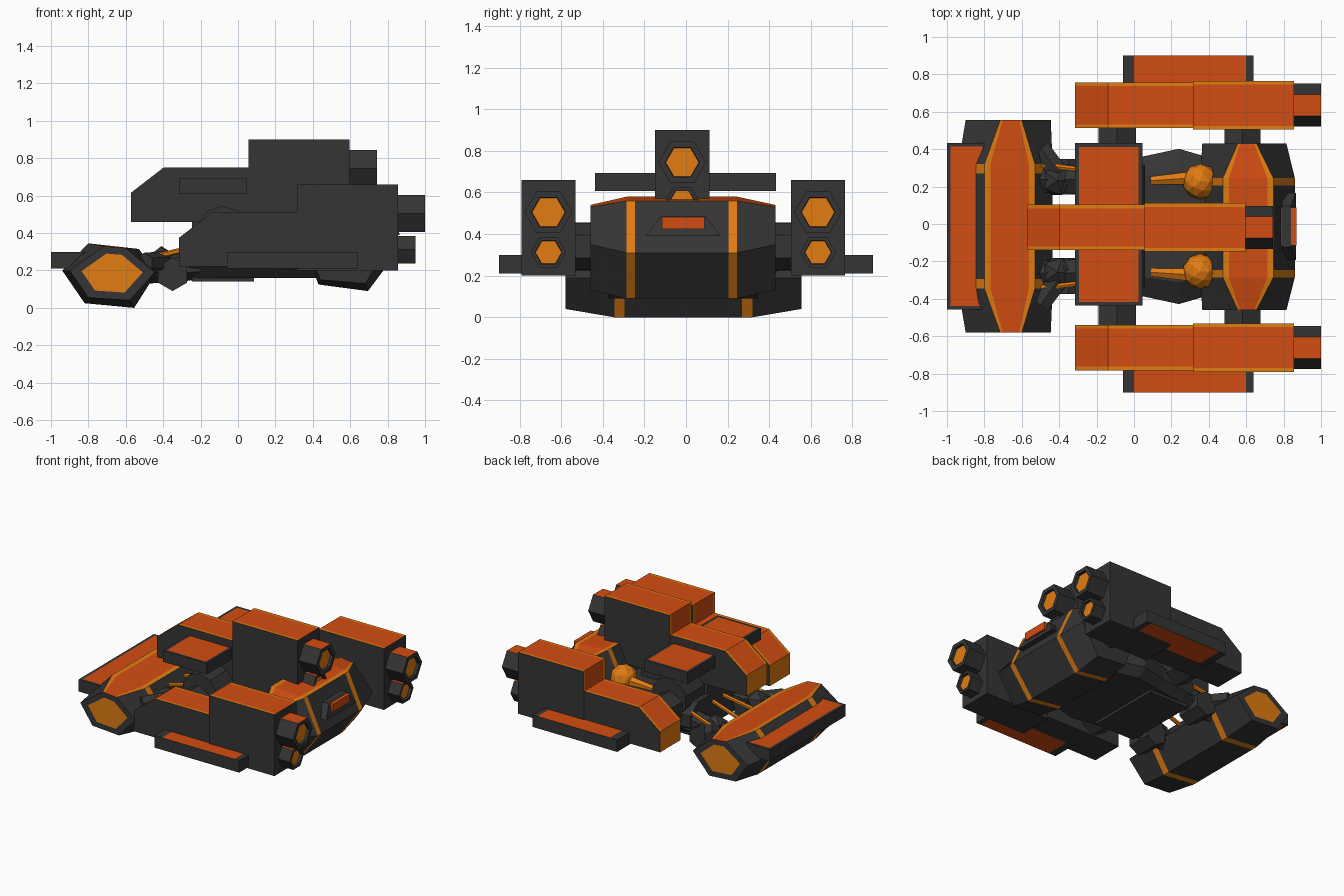
import bpy, bmesh, math
from mathutils import Vector

if "Cube" in bpy.data.objects:
    bpy.data.objects.remove(bpy.data.objects["Cube"])

MATS = []
for n, c in (("dark", (.035, .035, .036, 1)), ("orange", (.65, .075, .006, 1)),
             ("amber", (.75, .2, .006, 1))):
    m = bpy.data.materials.new(n)
    m.diffuse_color = c
    m.use_nodes = True
    m.node_tree.nodes["Principled BSDF"].inputs["Base Color"].default_value = m.diffuse_color
    MATS.append(m)
DARK, ORANGE, AMBER = range(3)
YC = -.013  # symmetry plane


def finish(bm, name):
    bmesh.ops.recalc_face_normals(bm, faces=bm.faces)
    me = bpy.data.meshes.new(name)
    bm.to_mesh(me)
    bm.free()
    for m in MATS:
        me.materials.append(m)
    ob = bpy.data.objects.new(name, me)
    bpy.context.collection.objects.link(ob)
    return ob


def loft(name, rings, colour=lambda r, s: DARK, caps=(DARK, DARK)):
    bm = bmesh.new()
    vs = [[bm.verts.new(p) for p in ring] for ring in rings]
    n = len(rings[0])
    for r in range(len(rings) - 1):
        for s in range(n):
            t = (s + 1) % n
            f = bm.faces.new((vs[r][s], vs[r][t], vs[r + 1][t], vs[r + 1][s]))
            f.material_index = colour(r, s)
    for ring, c in zip((vs[0], vs[-1]), caps):
        bm.faces.new(ring).material_index = c
    return finish(bm, name)


def box(name, x, y, z, inset=0):
    """Box from ranges; with an inset, top and bottom get orange panels."""
    bm = bmesh.new()
    bmesh.ops.create_cube(bm, size=1)
    for v in bm.verts:
        v.co = [a[0] + (c + .5) * (a[1] - a[0]) for c, a in zip(v.co, (x, y, z))]
    bm.normal_update()
    if inset:
        ends = [f for f in bm.faces if abs(f.normal.z) > .9]
        bmesh.ops.inset_individual(bm, faces=ends, thickness=inset)
        for f in ends:
            f.material_index = ORANGE
    return finish(bm, name)


def rod(name, a, b, r1, r2, colour=DARK, sides=6):
    a, b = Vector(a), Vector(b)
    bm = bmesh.new()
    bmesh.ops.create_cone(bm, cap_ends=True, segments=sides, radius1=r1, radius2=r2, depth=(b - a).length)
    for f in bm.faces:
        f.material_index = colour
    ob = finish(bm, name)
    ob.location = (a + b) / 2
    ob.rotation_euler = (b - a).to_track_quat('Z', 'Y').to_euler()


def ball(name, at, r, colour=DARK):
    bm = bmesh.new()
    bmesh.ops.create_icosphere(bm, subdivisions=2 if colour else 1, radius=r)
    for f in bm.faces:
        f.material_index = colour
    finish(bm, name).location = at


def thruster(name, x0, x1, y, z, r, r_in):
    rings = [[(x, y + q * math.cos(k * math.pi / 3), z + q * math.sin(k * math.pi / 3)) for k in range(6)]
             for x, q in ((x0, r), (x1, r), (x1, r_in), (x1 - .02, r_in * .97))]
    loft(name, rings, lambda i, s: ORANGE if i == 0 and s == 1 else DARK, (DARK, AMBER))


def pod(name, y, dx=0, dz=0):
    # sloped nose section, then taller rear section
    nose = [(-.315, .22), (.33, .22), (.33, .51), (-.14, .51), (-.315, .375)]
    rear = [(.315, .2), (.855, .2), (.855, .66), (.315, .66)]
    for part, prof, hw, top, front in (("nose", nose, .122, (2, 3), 4), ("rear", rear, .13, (2, 3), 9)):
        ys = (y - hw, y - hw + .02, y + hw - .02, y + hw)
        rings = [[(px + dx, yy, pz + dz) for px, pz in prof] for yy in ys]

        def colour(r, s):
            if s == front:
                return AMBER
            if s in top:
                return ORANGE if r == 1 else AMBER
            return DARK
        loft(name + "_" + part, rings, colour)
    thruster(name + "_large_thruster", .84 + dx, 1 + dx, y, .505 + dz, .115, .082)
    thruster(name + "_small_thruster", .84 + dx, .95 + dx, y, .312 + dz, .085, .065)


def bar(name, mid, end, ys, capped):
    """Six sided bar: mid and end sections start with the top edge TL, TR."""
    def ring(prof, y, k=1):
        tl, tr = Vector(prof[0]), Vector(prof[1])
        pts = [tl, tl.lerp(tr, .12), tl.lerp(tr, .88), tr] + [Vector(p) for p in prof[2:]]
        c = sum((Vector(p) for p in prof), Vector((0, 0))) / 6
        return [(q.x, y, q.y) for q in (c + (p - c) * k for p in pts)]
    rings = [ring(end, ys[0], .72), ring(end, ys[0])] + [ring(mid, y) for y in ys[1:5]]
    rings += [ring(end, ys[5]), ring(end, ys[5], .72)]

    def colour(r, s):
        if r in (0, 6):
            return DARK
        if s == 1:
            return ORANGE
        return AMBER if s in (0, 2) or r in (2, 4) else DARK
    loft(name, rings, colour, (capped, capped))


# front and rear cross bars
bar("front_bar",
    [(-.8, .345), (-.53, .315), (-.435, .19), (-.555, 0), (-.82, .025), (-.94, .2)],
    [(-.715, .33), (-.6, .32), (-.445, .19), (-.58, .04), (-.8, .055), (-.9, .2)],
    (-.58, -.345, -.295, .27, .32, .555), AMBER)
bar("rear_bar",
    [(.475, .58), (.745, .56), (.86, .31), (.695, .09), (.43, .125), (.355, .33)],
    [(.555, .54), (.655, .53), (.815, .35), (.68, .13), (.44, .15), (.365, .34)],
    (-.46, -.285, -.245, .205, .245, .43), DARK)
box("front_bumper", (-1, -.79), (-.457, .433), (.21, .3), .028)

# tail light housing and lens
loft("tail_light_housing", [[(.79, YC + s * a, z) for s, a, z in
     ((-1, .18, .39), (1, .18, .39), (1, .11, .485), (-1, .11, .485))],
     [(x, YC + s * a, z) for s, a, x, z in
     ((-1, .18, .865, .39), (1, .18, .865, .39), (1, .11, .84, .485), (-1, .11, .84, .485))]])
box("tail_light", (.785, .868), (-.115, .088), (.425, .483), 0).data.polygons.foreach_set(
    "material_index", [ORANGE] * 6)

# hull: bevelled body, belly plate and pylon
plan = [(-.26, .33), (.03, .37), (.24, .415), (.43, .36)]
outline = [(x, YC + y) for x, y in plan] + [(x, YC - y) for x, y in reversed(plan)]
loft("hull", [[(x, YC + (y - YC) * k, z) for x, y in outline]
              for z, k in ((.16, .85), (.22, 1), (.31, 1), (.38, .72))])
box("belly_plate", (-.245, .085), (-.3, .275), (.14, .3))
box("pylon", (-.245, .3), (-.12, .095), (.3, .48))
rod("cross_drum", (-.08, -.34, .4), (-.08, .315, .4), .145, .145, DARK, 10)

# centre pod with its wing plate
pod("centre_pod", -.018, -.258, .24)
box("wing_plate", (-.315, .045), (-.437, .432), (.608, .693), .028)

# both sides: pods, plates, struts and joints
for s, side in ((1, "left"), (-1, "right")):
    def Y(d):
        return YC + s * d
    pod(side + "_pod", Y(.648))
    xs = (-.06, 0, .6, .64)
    a, b = Y(.7), s * .9
    loft(side + "_side_plate", [[(x, a, .21), (x, b, .21), (x, b, .3), (x, a, .3)] for x in xs],
         lambda r, q: ORANGE if r == 1 and q in (0, 2) else DARK)
    rod(side + "_front_strut", (-.09, Y(.28), .34), (-.09, Y(.58), .34), .115, .115)
    rod(side + "_rear_strut", (.58, Y(.4), .34), (.58, Y(.58), .34), .11, .11)
    # front joint
    ball(side + "_front_joint", (-.41, Y(.245), .24), .09)
    rod(side + "_front_arm", (-.5, Y(.42), .24), (-.36, Y(.22), .24), .055, .065)
    rod(side + "_front_link", (-.55, Y(.25), .2), (-.2, Y(.25), .24), .075, .09)
    rod(side + "_knuckle", (-.35, Y(.17), .18), (-.35, Y(.36), .18), .09, .09)
    for d in (.09, .33):
        rod(side + "_front_piston", (-.5, Y(d), .26), (-.25, Y(d - .03), .32), .015, .015, AMBER)
    # rear joint
    ball(side + "_rear_joint", (.355, Y(.24), .4), .095, AMBER)
    rod(side + "_rear_piston", (.09, Y(.245), .38), (.32, Y(.26), .4), .025, .04, AMBER)
    rod(side + "_rear_link", (.15, Y(.24), .3), (.5, Y(.25), .33), .09, .07)
